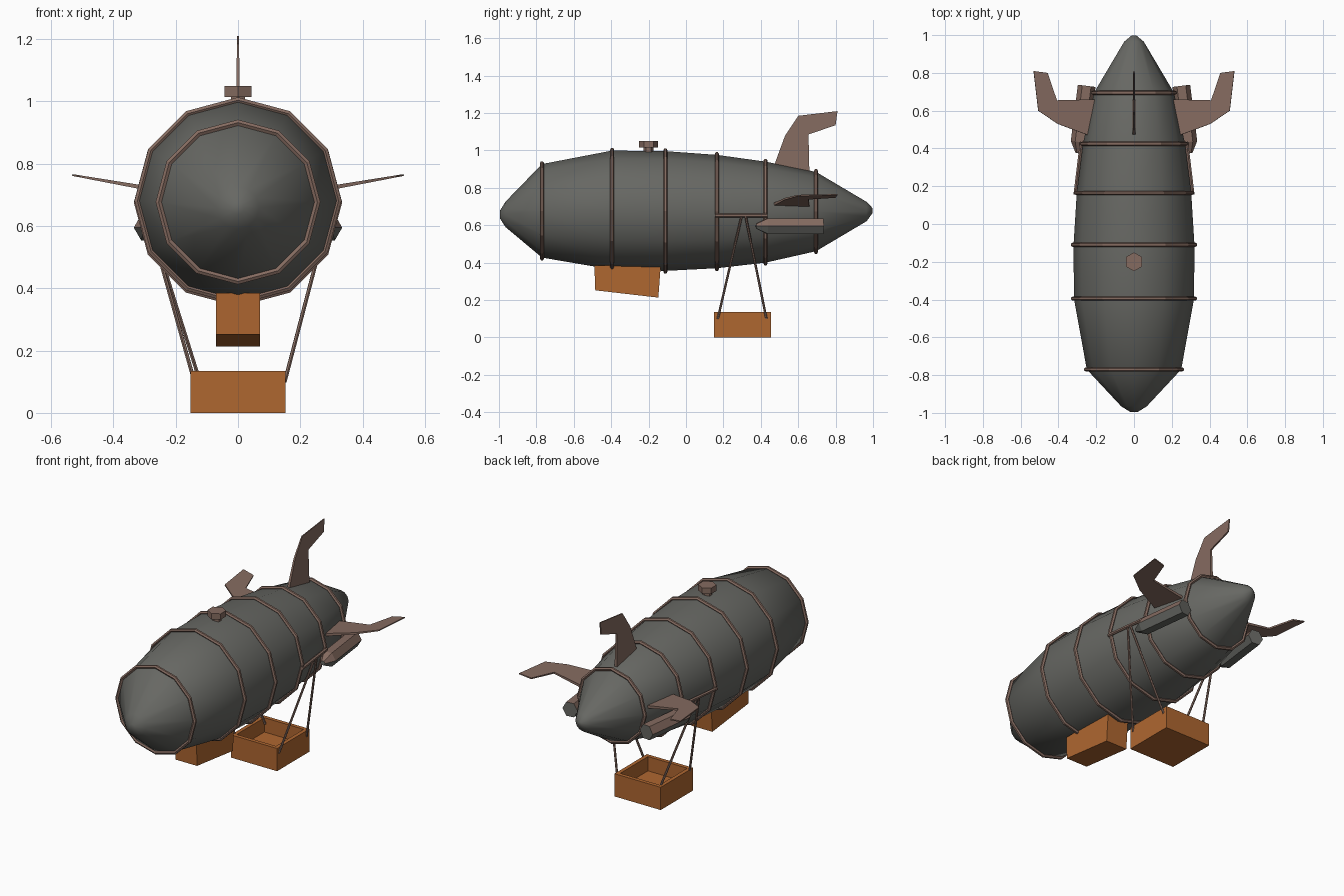
import bpy, bmesh, math
from mathutils import Vector, Matrix

if "Cube" in bpy.data.objects:
    bpy.data.objects.remove(bpy.data.objects["Cube"])


def material(name, rgb):
    m = bpy.data.materials.new(name)
    m.diffuse_color = (*rgb, 1)
    m.use_nodes = True
    m.node_tree.nodes["Principled BSDF"].inputs["Base Color"].default_value = m.diffuse_color
    return m


GREY = material("hull grey", (0.135, 0.137, 0.125))
BROWN = material("dusty brown", (0.235, 0.147, 0.117))
ORANGE = material("basket orange", (0.43, 0.135, 0.03))


def finish(name, bm, *mats):
    bmesh.ops.recalc_face_normals(bm, faces=bm.faces[:])
    me = bpy.data.meshes.new(name)
    bm.to_mesh(me)
    bm.free()
    for m in mats:
        me.materials.append(m)
    ob = bpy.data.objects.new(name, me)
    bpy.context.collection.objects.link(ob)
    return ob


def lathe(profile, sides, start=0.0, closed=False):
    """Loops (y, centre z, radius) around the y axis, joined by quads."""
    bm = bmesh.new()
    loops = []
    for y, cz, r in profile:
        angs = [start + math.tau * i / sides for i in range(sides)]
        loops.append([bm.verts.new((r * math.sin(a), y, cz + r * math.cos(a))) for a in angs])
    pairs = list(zip(loops, loops[1:]))
    if closed:
        pairs.append((loops[-1], loops[0]))
    for a, b in pairs:
        for i in range(sides):
            j = (i + 1) % sides
            bm.faces.new((a[i], a[j], b[j], b[i]))
    if not closed:
        bm.faces.new(loops[0])
        bm.faces.new(loops[-1])
    return bm


def rod(name, a, b, radius, mat):
    a, b = Vector(a), Vector(b)
    d = b - a
    m = Matrix.Translation((a + b) / 2) @ d.to_track_quat('Z', 'Y').to_matrix().to_4x4()
    bm = bmesh.new()
    bmesh.ops.create_cone(bm, cap_ends=True, segments=6, radius1=radius,
                          radius2=radius, depth=d.length, matrix=m)
    return finish(name, bm, mat)


def prism(bm, lower, upper):
    """Solid between two matching outlines."""
    lo = [bm.verts.new(p) for p in lower]
    up = [bm.verts.new(p) for p in upper]
    n = len(lo)
    bm.faces.new(lo)
    bm.faces.new(up)
    for i in range(n):
        j = (i + 1) % n
        bm.faces.new((lo[i], lo[j], up[j], up[i]))


# Gas envelope: twelve-sided lathe
stations = [(-0.77, 0.677, 0.25), (-0.395, 0.681, 0.318), (-0.11, 0.676, 0.32),
            (0.165, 0.673, 0.303), (0.425, 0.670, 0.27), (0.695, 0.673, 0.212)]
profile = ([(-0.995, 0.657, 0.02), (-0.965, 0.658, 0.068)] + stations
           + [(0.965, 0.673, 0.052), (0.997, 0.678, 0.014)])
hull = finish("envelope", lathe(profile, 12), GREY)
bpy.context.view_layer.objects.active = hull
hull.select_set(True)
bpy.ops.object.shade_smooth_by_angle(angle=math.radians(50))
hull.select_set(False)

# Hoops around the envelope
for k, (y, cz, r) in enumerate(stations):
    tube = [(y + 0.011 * math.cos(t), cz, r + 0.005 + 0.011 * math.sin(t))
            for t in (math.tau * i / 6 for i in range(6))]
    finish(f"hoop_{k}", lathe(tube, 12, closed=True), BROWN)

# Three tail fins, thinner toward the tip: outline is (y, distance from axis)
outline = [(0.45, 0.20), (0.475, 0.26), (0.53, 0.41), (0.60, 0.515), (0.81, 0.54),
           (0.80, 0.465), (0.655, 0.415), (0.66, 0.20)]
for name, deg in (("top_fin", 0), ("right_fin", 80), ("left_fin", -80)):
    a = math.radians(deg)
    out = Vector((math.sin(a), 0, math.cos(a)))
    side = Vector((math.cos(a), 0, -math.sin(a)))

    def skin(s):
        return [Vector((0, y, 0.67)) + out * r + side * s * (0.012 - 0.017 * r) for y, r in outline]
    bm = bmesh.new()
    prism(bm, skin(-1), skin(1))
    finish(name, bm, BROWN)

# Gas valve on top: hexagonal cap on a stem
for name, r, z0, z1 in (("valve_stem", 0.026, 0.97, 1.02), ("valve_cap", 0.05, 1.015, 1.05)):
    bm = bmesh.new()
    bmesh.ops.create_cone(bm, cap_ends=True, segments=6, radius1=r, radius2=r, depth=z1 - z0,
                          matrix=Matrix.Translation((0, -0.2, (z0 + z1) / 2)))
    finish(name, bm, BROWN)

# Gondola under the nose half
bm = bmesh.new()
side_shape = [(-0.49, 0.385), (-0.485, 0.252), (-0.148, 0.213), (-0.135, 0.385)]
prism(bm, [(-0.07, y, z) for y, z in side_shape], [(0.07, y, z) for y, z in side_shape])
finish("gondola", bm, ORANGE)

# Open basket: box with its top inset and pushed down
bm = bmesh.new()
rect = [(-0.152, 0.15), (0.152, 0.15), (0.152, 0.455), (-0.152, 0.455)]
prism(bm, [(x, y, 0) for x, y in rect], [(x, y, 0.135) for x, y in rect])
top = max(bm.faces, key=lambda f: f.calc_center_median().z)
bmesh.ops.recalc_face_normals(bm, faces=bm.faces[:])
bmesh.ops.inset_region(bm, faces=[top], thickness=0.032)
wall = bmesh.ops.extrude_discrete_faces(bm, faces=[top])
for v in wall["faces"][0].verts:
    v.co.z = 0.05
finish("basket", bm, ORANGE)

for s, label in ((1, "right"), (-1, "left")):
    # Side rail and the ropes hung from it
    rod(f"{label}_rail", (s * 0.312, 0.155, 0.652), (s * 0.278, 0.435, 0.652), 0.010, BROWN)
    feet = (0.15, 0.15) if s > 0 else (-0.14, -0.122)
    for x, y, ytop, end in ((feet[0], 0.17, 0.298, "front"), (feet[1], 0.43, 0.318, "rear")):
        rod(f"{label}_{end}_rope", (x, y, 0.10), (s * 0.295, ytop, 0.652), 0.0065, BROWN)

    # Engine pod: hexagonal, tapered at the front, brown upper shell
    bm = lathe([(-0.18, 0, 0.014), (-0.12, 0, 0.047), (0.18, 0, 0.047)], 6, math.pi / 6)
    bm.transform(Matrix.Translation((s * 0.273, 0.553, 0.595)) @ Matrix.Rotation(s * 0.125, 4, 'Z'))
    pod = finish(f"{label}_engine_pod", bm, GREY, BROWN)
    for f in pod.data.polygons:
        f.material_index = int(f.normal.z > 0.1)
